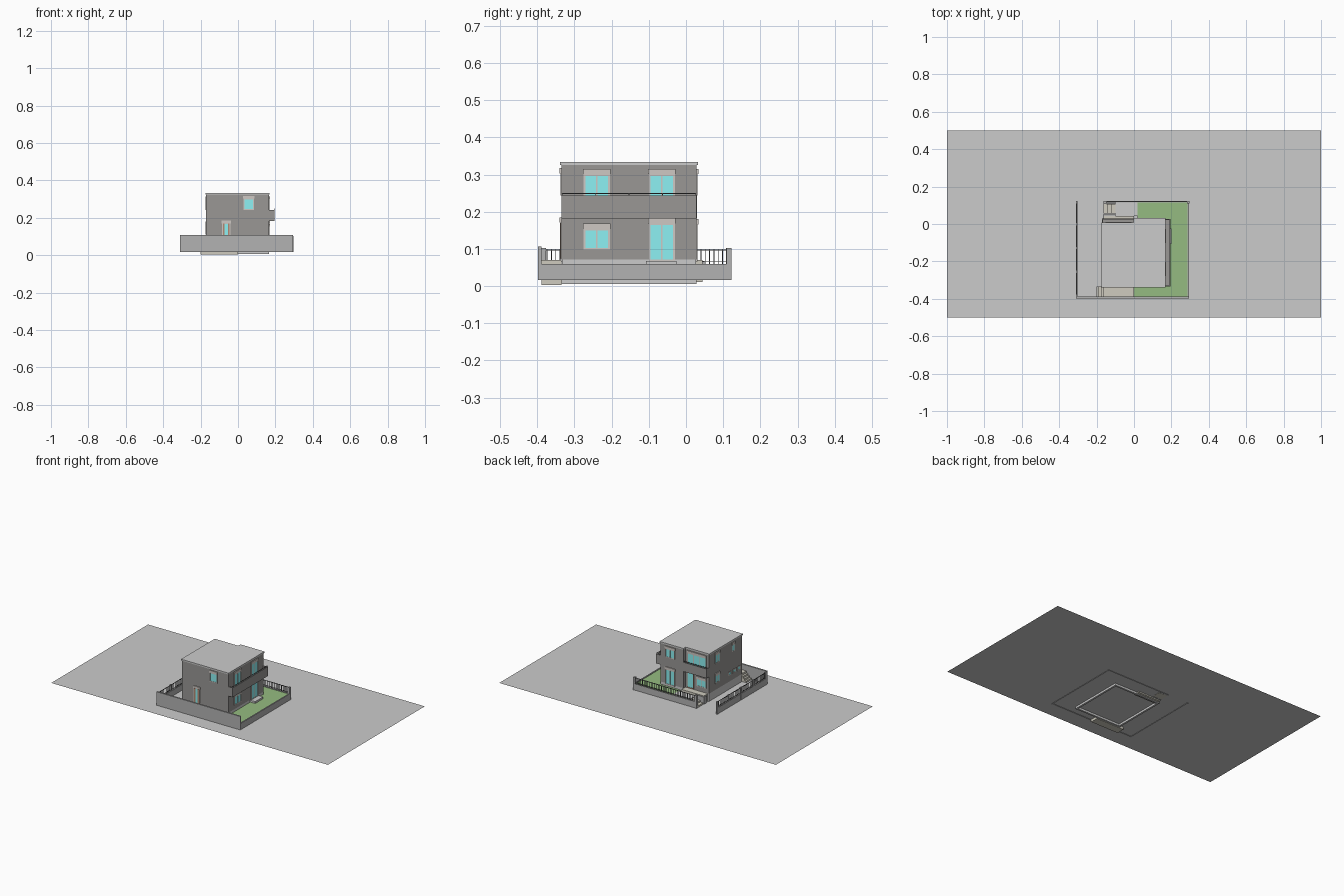
import bpy, bmesh
from mathutils import Matrix, Vector

if "Cube" in bpy.data.objects:
    bpy.data.objects.remove(bpy.data.objects["Cube"])

def mat(name, r, g, b):
    m = bpy.data.materials.new(name)
    m.diffuse_color = (r, g, b, 1)
    m.use_nodes = True
    m.node_tree.nodes["Principled BSDF"].inputs["Base Color"].default_value = m.diffuse_color
    return m

WALL = mat("dark_render", .32, .31, .30)
YARD = mat("boundary_grey", .45, .45, .45)
PAVE = mat("paving_grey", .58, .58, .58)
STONE = mat("beige_stone", .62, .60, .52)
GRASS = mat("grass_green", .30, .50, .22)
GLASS = mat("turquoise_glass", .27, .88, .90)
FRAME = mat("frame_taupe", .62, .58, .55)
WOOD = mat("door_brown", .45, .25, .17)
IRON = mat("iron_black", .12, .12, .12)

def finish(name, bm, m):
    bmesh.ops.recalc_face_normals(bm, faces=bm.faces[:])
    me = bpy.data.meshes.new(name)
    bm.to_mesh(me)
    bm.free()
    ob = bpy.data.objects.new(name, me)
    bpy.context.collection.objects.link(ob)
    if m:
        me.materials.append(m)
    return ob

def boxes(name, items, m=None, M=Matrix()):
    """One object from boxes given as (x0, x1, y0, y1, z0, z1)."""
    bm = bmesh.new()
    for x0, x1, y0, y1, z0, z1 in items:
        T = Matrix.Translation(((x0+x1)/2, (y0+y1)/2, (z0+z1)/2))
        S = Matrix.Diagonal((x1-x0, y1-y0, z1-z0, 1))
        bmesh.ops.create_cube(bm, size=1, matrix=M @ T @ S)
    return finish(name, bm, m)

def prism(name, pts, z0, z1, m=None):
    bm = bmesh.new()
    f = bm.faces.new([bm.verts.new((x, y, z0)) for x, y in pts])
    g = bmesh.ops.extrude_face_region(bm, geom=[f])
    bmesh.ops.translate(bm, vec=(0, 0, z1-z0),
                        verts=[v for v in g["geom"] if isinstance(v, bmesh.types.BMVert)])
    return finish(name, bm, m)

def sheet(name, x0, x1, y0, y1, z, m=None):
    bm = bmesh.new()
    bm.faces.new([bm.verts.new(p) for p in ((x0, y0, z), (x1, y0, z), (x1, y1, z), (x0, y1, z))])
    return finish(name, bm, m)

# Wall frames: local x runs along the wall, local -y points outward
def facing(side, pos):
    u, out, o = {"front": ((1, 0), (0, -1), (0, pos)), "back": ((1, 0), (0, 1), (0, pos)),
                 "right": ((0, 1), (1, 0), (pos, 0)), "left": ((0, 1), (-1, 0), (pos, 0))}[side]
    return Matrix(((u[0], -out[0], 0, o[0]), (u[1], -out[1], 0, o[1]), (0, 0, 1, 0), (0, 0, 0, 1)))

def window(name, side, pos, a, b, z0, z1, panes=2, box=True, frame=FRAME):
    M, t = facing(side, pos), .005
    top = z1 - .014 if box else z1
    bars = [(a, a+t, -.003, .002, z0, top), (b-t, b, -.003, .002, z0, top),
            (a, b, -.003, .002, z0, z0+t), (a, b, -.003, .002, top-t, top)]
    for i in range(1, panes):
        c = a + (b-a)*i/panes
        bars.append((c-.002, c+.002, -.003, .002, z0, top))
    if box:  # shutter housing
        bars.append((a-.002, b+.002, -.005, .002, top, z1))
    boxes(name + "_frame", bars, frame, M)
    boxes(name + "_glass", [(a+t, b-t, -.0015, .002, z0+t, top-t)], GLASS, M)

# Ground, driveway and lawn
sheet("ground_sheet", -1, 1, -.5, .5, .019)
sheet("driveway", -.305, -.17, -.39, .125, .022, PAVE)
boxes("lawn", [(.165, .29, -.39, .12, .045, .056), (0, .165, -.39, -.335, .045, .056),
               (.02, .165, .03, .12, .045, .056)], GRASS)

# House body with recessed rear corner
def outline(e):
    return [(-.17-e, -.335-e), (.165+e, -.335-e), (.165+e, .028+e), (-e, .028+e), (-e, .005+e), (-.17-e, .005+e)]
prism("plinth", outline(-.001), .019, .073)
prism("house_walls", outline(0), .072, .326, WALL)
prism("roof_slab", outline(.004), .325, .334)
boxes("footings", [(-.17, .165, -.335, -.323, .006, .02), (-.17, .165, .016, .028, .006, .02),
                   (-.17, -.158, -.335, .028, .006, .02), (.153, .165, -.335, .028, .006, .02)])

# Balconies: floor slab, parapets and handrails
boxes("side_balcony", [(.164, .196, -.335, .028, .182, .192), (.19, .196, -.335, .028, .182, .243),
                       (.164, .196, -.335, -.329, .182, .243), (.164, .196, .022, .028, .182, .243)], WALL)
boxes("rear_balcony", [(-.17, 0, .004, .03, .182, .192), (-.17, 0, .025, .03, .182, .243),
                       (-.17, -.165, .004, .03, .182, .243)], WALL)
boxes("balcony_rails", [(.192, .194, -.335, .028, .248, .251),
                        (-.17, 0, .027, .029, .248, .251)] +
      [(.192, .194, y, y+.002, .24, .25) for y in (-.334, -.244, -.154, -.064, .026)] +
      [(x, x+.002, .027, .029, .24, .25) for x in (-.169, -.115, -.06, -.003)], IRON)

# Windows on the right, front, left and rear
for i, y in enumerate((-.275, -.1)):
    window(f"right_upper_window_{i}", "right", .165, y, y+.07, .2, .315)
window("right_lower_window", "right", .165, -.275, -.205, .098, .168, box=True)
window("right_garden_door", "right", .165, -.1, -.03, .066, .183)
window("front_door", "front", -.335, -.085, -.04, .072, .185, 1)
boxes("front_door_panel", [(-.079, -.071, -.339, -.335, .074, .17), (-.054, -.046, -.339, -.335, .074, .17)], WOOD)
window("front_upper_window", "front", -.335, .03, .085, .243, .317, 1)
window("left_upper_window_rear", "left", -.17, -.105, -.055, .243, .315)
window("left_upper_window_front", "left", -.17, -.26, -.23, .255, .315, 1)
window("left_lower_window", "left", -.17, -.105, -.055, .115, .18)
for i, y in enumerate((-.3, -.255, -.21)):
    window(f"left_small_window_{i}", "left", -.17, y-.016, y+.016, .112, .137, 1, False)
window("rear_upper_window", "back", .028, .06, .13, .243, .315)
window("rear_lower_window", "back", .028, .06, .13, .066, .18)
window("rear_balcony_doors", "back", .005, -.15, -.015, .195, .315, 3)
window("entrance_window", "back", .005, -.15, -.08, .1, .165)
window("entrance_door", "back", .005, -.06, -.012, .073, .175, 1, False, WOOD)

# Steps and landings
boxes("garden_step", [(.164, .2, -.108, -.025, .045, .068)])
boxes("front_landing", [(-.165, 0, -.388, -.335, .003, .07)], STONE)
boxes("front_steps", [(-.201+.012*i, -.165, -.388, -.335, .003, .033+.012*i) for i in range(3)], STONE)
boxes("rear_landing", [(-.16, 0, .004, .044, .011, .07)], STONE)
boxes("rear_path", [(-.1, .02, .043, .12, .03, .056)])
boxes("rear_steps", [(-.162+.02*i, -.1, .055, .108, .018, .03+.01*i) for i in range(3)], STONE)
boxes("rear_planter_wall", [(-.165, -.1, .044, .05, .018, .066), (-.165, -.16, .02, .05, .018, .066)], YARD)

# Boundary walls and piers
boxes("front_boundary_wall", [(-.31, .295, -.398, -.388, .017, .107)], YARD)
boxes("side_boundary_walls", [(.287, .295, -.39, .122, .017, .06), (-.31, -.303, -.39, .122, .017, .06)], YARD)
boxes("rear_boundary_wall", [(-.16, .295, .115, .122, .017, .06)], YARD)
piers = [(-.163, -.148, .108, .123, .017, .102), (.283, .296, .109, .123, .017, .102)]
piers += [(-.311, -.302, y, y+.012, .017, .102) for y in (-.388, -.261, -.134, -.007, .11)]
boxes("boundary_piers", piers, YARD)

# Railings along the left and rear boundary
bars = [(-.308, -.305, -.388, .12, .096, .099), (-.308, -.305, -.388, .12, .066, .068),
        (-.16, .29, .117, .12, .096, .099), (-.16, .29, .117, .12, .066, .068)]
bars += [(-.3075, -.3055, y, y+.002, .06, .1) for y in [-.386+.0115*i for i in range(44)]]
bars += [(x, x+.003, .1175, .1195, .06, .1) for x in [-.145+.0125*i for i in range(35)]]
boxes("boundary_railings", bars, IRON)

# Handrail beside the rear steps
boxes("entrance_handrail", [(-.16, -.1, .11, .112, .092, .095), (-.16, -.158, .11, .112, .03, .094),
                            (-.102, -.1, .11, .112, .05, .094)], IRON)
